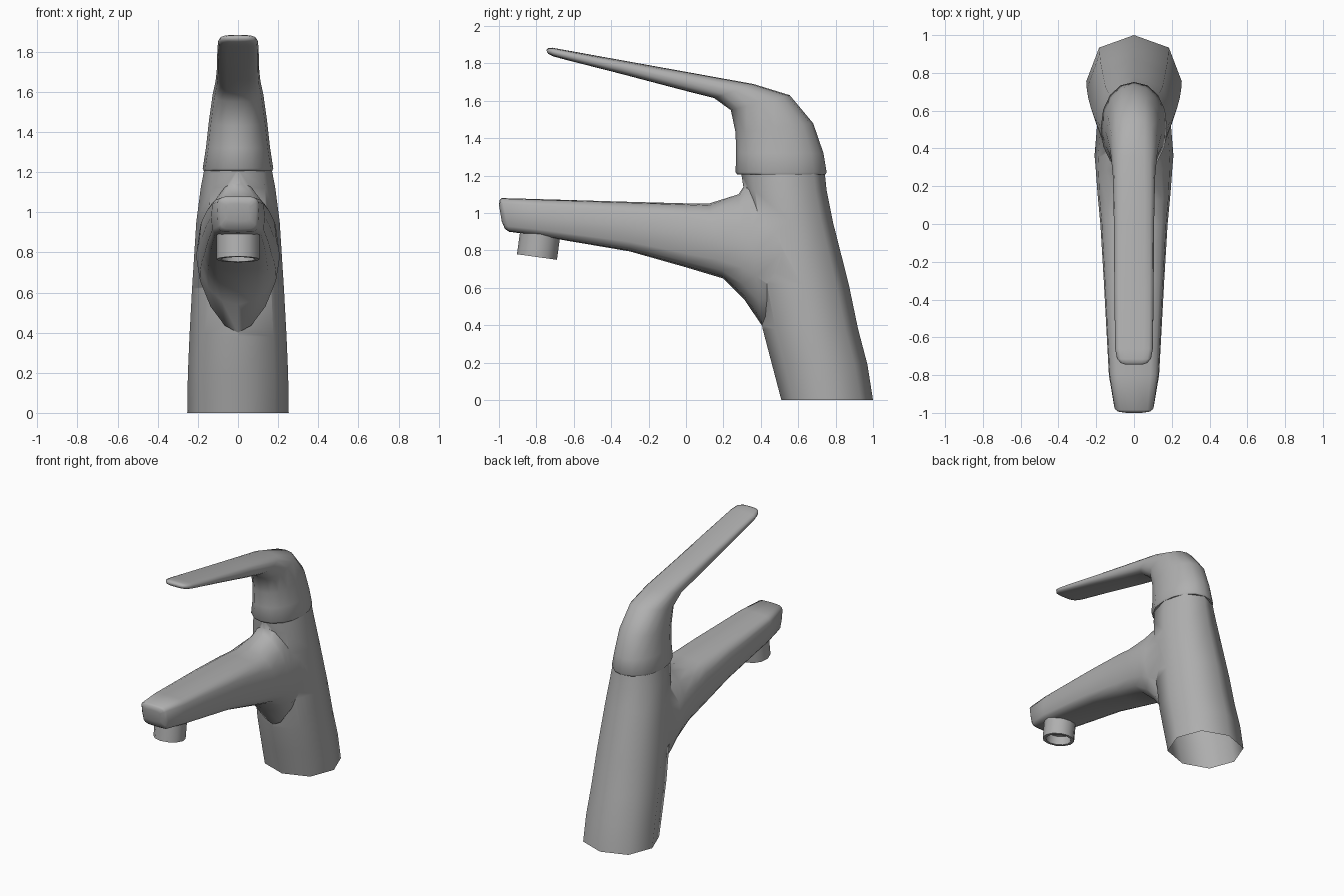
import bpy, bmesh, math

if "Cube" in bpy.data.objects:
    bpy.data.objects.remove(bpy.data.objects["Cube"])

grey = bpy.data.materials.new("grey_metal")
grey.diffuse_color = (0.43, 0.43, 0.43, 1)
grey.use_nodes = True
grey.node_tree.nodes["Principled BSDF"].inputs["Base Color"].default_value = grey.diffuse_color


def ring(bot, top, w, n=2.0, sides=16):
    """Superellipse section spanned by two (y, z) points and a half width."""
    pts = []
    for i in range(sides):
        a = 2 * math.pi * i / sides
        c, s = math.cos(a), math.sin(a)
        x = math.copysign(abs(c) ** (2 / n), c) * w
        t = math.copysign(abs(s) ** (2 / n), s) / 2 + 0.5
        pts.append((x, bot[0] + (top[0] - bot[0]) * t, bot[1] + (top[1] - bot[1]) * t))
    return pts


def loft(name, rings):
    bm = bmesh.new()
    loops = [[bm.verts.new(p) for p in r] for r in rings]
    for a, b in zip(loops, loops[1:]):
        for i in range(len(a)):
            j = (i + 1) % len(a)
            bm.faces.new((a[i], a[j], b[j], b[i]))
    bm.faces.new(loops[0])
    bm.faces.new(loops[-1])
    bmesh.ops.recalc_face_normals(bm, faces=bm.faces)
    me = bpy.data.meshes.new(name)
    bm.to_mesh(me)
    bm.free()
    me.materials.append(grey)
    ob = bpy.data.objects.new(name, me)
    bpy.context.collection.objects.link(ob)
    return ob


def smooth(ob, deg=50):
    bpy.ops.object.select_all(action='DESELECT')
    ob.select_set(True)
    bpy.context.view_layer.objects.active = ob
    bpy.ops.object.shade_smooth_by_angle(angle=math.radians(deg))


# Leaning eight-sided column: front y, back y, z, half width
body = loft("body", [ring((f, z), (b, z), w, 2.2, 8) for f, b, z, w in [
    (0.51, 1.0, 0, 0.253), (0.46, 0.97, 0.19, 0.25), (0.41, 0.92, 0.38, 0.242),
    (0.365, 0.87, 0.62, 0.229), (0.33, 0.786, 0.95, 0.208),
    (0.31, 0.752, 1.12, 0.186), (0.295, 0.742, 1.215, 0.168)]])

# Spout: bottom point, top point, half width, squareness
spout = loft("spout", [ring(*s) for s in [
    ((-0.985, 0.955), (-1.0, 1.045), 0.06, 4),
    ((-0.968, 0.915), (-0.996, 1.07), 0.09, 5),
    ((-0.945, 0.90), (-0.985, 1.08), 0.105, 5),
    ((-0.80, 0.88), (-0.80, 1.075), 0.133, 4.5),
    ((-0.30, 0.795), (-0.30, 1.06), 0.16, 4),
    ((0.0, 0.71), (0.0, 1.052), 0.178, 3.4),
    ((0.20, 0.65), (0.12, 1.05), 0.193, 2.8),
    ((0.31, 0.54), (0.28, 1.10), 0.203, 2.1),
    ((0.405, 0.40), (0.32, 1.16), 0.209, 1.65),
    ((0.62, 0.50), (0.56, 1.10), 0.19, 1.6)]])

# Merge spout into the column, then open the underside
mod = body.modifiers.new("merge", 'BOOLEAN')
mod.operation = 'UNION'
mod.solver = 'EXACT'
mod.object = spout
bpy.context.view_layer.objects.active = body
bpy.ops.object.modifier_apply(modifier="merge")
bpy.data.objects.remove(spout)
bm = bmesh.new()
bm.from_mesh(body.data)
bmesh.ops.delete(bm, geom=[f for f in bm.faces if all(v.co.z < 0.001 for v in f.verts)],
                 context='FACES')
bm.to_mesh(body.data)
bm.free()
smooth(body, 60)

# Lever: cap that bends forward into a flat handle
lever = loft("lever", [ring(*s) for s in [
    ((0.275, 1.205), (0.745, 1.205), 0.17, 2.1),
    ((0.265, 1.218), (0.752, 1.218), 0.176, 2.1),
    ((0.268, 1.32), (0.735, 1.32), 0.16, 2.1),
    ((0.265, 1.43), (0.68, 1.48), 0.145, 2.2),
    ((0.24, 1.55), (0.555, 1.63), 0.126, 2.4),
    ((0.15, 1.615), (0.36, 1.69), 0.112, 2.7),
    ((-0.02, 1.658), (0.0, 1.755), 0.106, 3),
    ((-0.35, 1.745), (-0.35, 1.818), 0.104, 3),
    ((-0.66, 1.824), (-0.66, 1.874), 0.1, 3),
    ((-0.71, 1.838), (-0.715, 1.884), 0.09, 3),
    ((-0.735, 1.85), (-0.737, 1.882), 0.07, 3),
    ((-0.744, 1.86), (-0.745, 1.873), 0.045, 3)]])
smooth(lever, 60)

# Hollow outlet nozzle tilted with the spout underside
rings = []
for h, r in [(0.14, 0.108), (0.0, 0.108), (0.0, 0.086), (0.06, 0.086)]:
    cy, cz = -0.797 + 0.138 * h, 0.765 + 0.99 * h
    rings.append(ring((cy - 0.99 * r, cz + 0.138 * r), (cy + 0.99 * r, cz - 0.138 * r), r, 2, 12))
smooth(loft("outlet_nozzle", rings))
